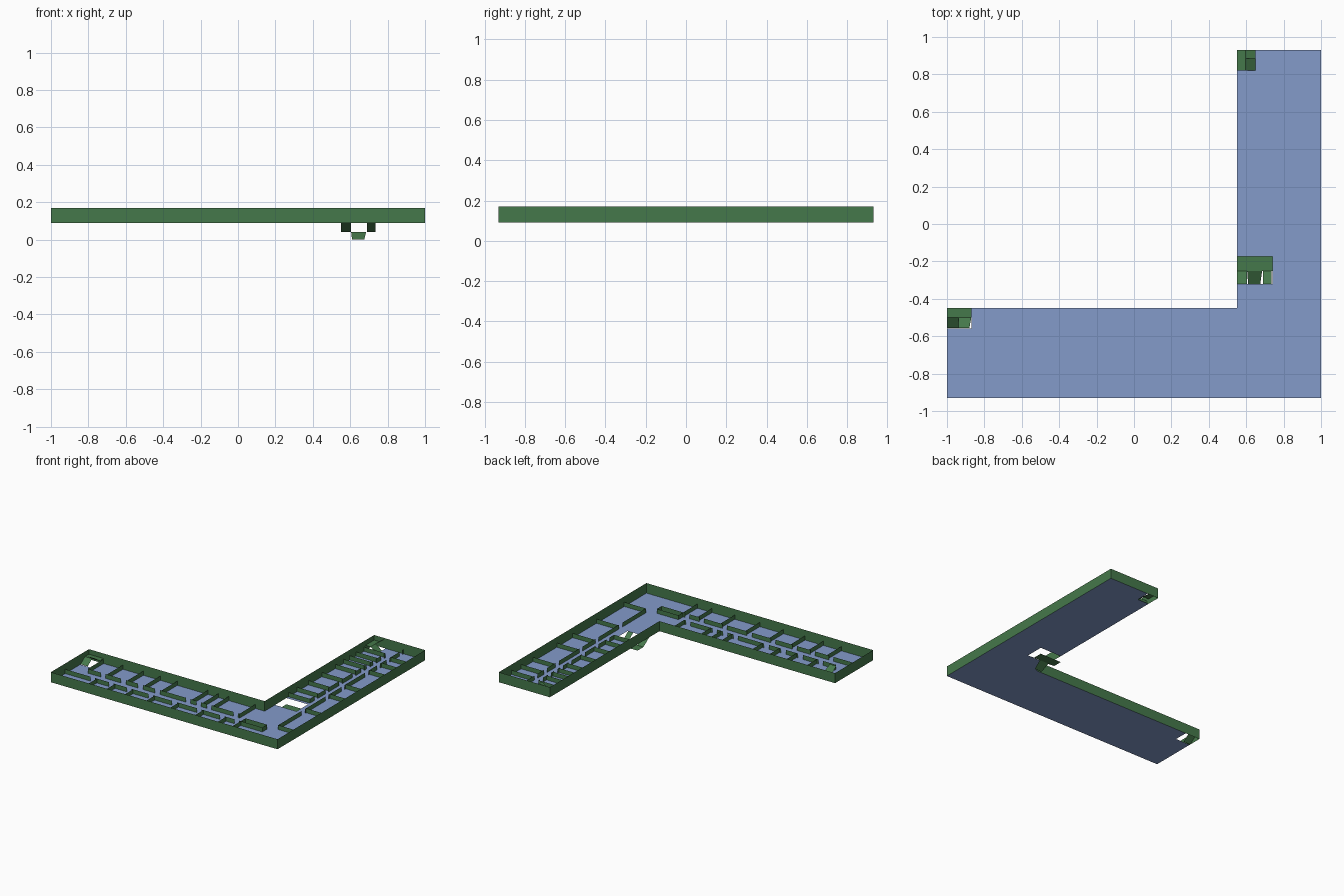
import bpy, bmesh

if "Cube" in bpy.data.objects:
    bpy.data.objects.remove(bpy.data.objects["Cube"])

FLOOR, TOP, LOW = 0.09, 0.17, 0.125     # floor level, outer wall top, partition top
MID = 0.13                              # half landing of the upward stairs
DOOR = 0.04


def material(name, rgb):
    m = bpy.data.materials.new(name)
    m.diffuse_color = (*rgb, 1)
    m.use_nodes = True
    m.node_tree.nodes["Principled BSDF"].inputs["Base Color"].default_value = m.diffuse_color
    return m


BLUE = material("floor_blue", (0.227, 0.328, 0.591))
GREEN = material("wall_green", (0.06, 0.19, 0.07))


def sheet(name, faces, mat):
    """One object made of separate thin faces, welded where they meet."""
    bm = bmesh.new()
    for f in faces:
        bm.faces.new([bm.verts.new(p) for p in f])
    bmesh.ops.remove_doubles(bm, verts=bm.verts, dist=1e-5)
    me = bpy.data.meshes.new(name)
    bm.to_mesh(me)
    bm.free()
    me.materials.append(mat)
    ob = bpy.data.objects.new(name, me)
    bpy.context.collection.objects.link(ob)
    return ob


def wall(a, b, top):
    return [(*a, FLOOR), (*b, FLOOR), (*b, top), (*a, top)]


def ramp(x0, x1, y0, y1, z00, z10, z11, z01):
    return [(x0, y0, z00), (x1, y0, z10), (x1, y1, z11), (x0, y1, z01)]


# L-shaped floor with three stair openings
outline = [(-1, -.93), (1, -.93), (1, .93), (.55, .93), (.55, -.45), (-1, -.45)]
holes = [(-1, -.87, -.56, -.45), (.55, .65, .82, .93), (.55, .74, -.32, -.175)]
xs = [-1, -.87, .55, .65, .74, 1]
ys = [-.93, -.56, -.45, -.32, -.175, .82, .93]
cells = []
for x0, x1 in zip(xs, xs[1:]):
    for y0, y1 in zip(ys, ys[1:]):
        cx, cy = (x0 + x1) / 2, (y0 + y1) / 2
        inside = cx > .55 or cy < -.45
        if inside and not any(a < cx < b and c < cy < d for a, b, c, d in holes):
            cells.append(ramp(x0, x1, y0, y1, FLOOR, FLOOR, FLOOR, FLOOR))
sheet("floor", cells, BLUE)

# Outer walls
sheet("outer_walls",
      [wall(a, b, TOP) for a, b in zip(outline, outline[1:] + outline[:1])], GREEN)


def room_row(name, cuts, corridor, outer, along_x):
    """Corridor wall with a door gap per room, plus the cross walls."""
    def p(t, s):
        return (t, s) if along_x else (s, t)
    faces = [wall(p(t, corridor), p(t, outer), LOW) for t in cuts if abs(t) < .92]
    for a, b in zip(cuts, cuts[1:]):
        d = b - .015
        faces.append(wall(p(a, corridor), p(d - DOOR, corridor), LOW))
        faces.append(wall(p(d, corridor), p(b, corridor), LOW))
    sheet(name, faces, GREEN)


# Rooms on both sides of both corridors
room_row("north_rooms", [-.87, -.7, -.52, -.37, -.22, .05, .145, .235, .47], -.65, -.45, True)
room_row("south_rooms", [-1, -.72, -.56, -.40, -.21, 0, .22, .42, .55], -.75, -.93, True)
room_row("west_rooms", [-.15, -.04, .10, .27, .44, .545, .62, .70, .80], .74, .55, False)
room_row("east_rooms", [-.65, -.3, 0, .2, .5, .65, .77, .93], .81, 1, False)

# Small service block at the corner
block = [(.55, -.75), (.74, -.75), (.74, -.69), (.55, -.69)]
sheet("service_block",
      [wall(a, b, LOW) for a, b in zip(block, block[1:] + block[:1])], GREEN)

# Main stairs: two side flights down to a landing, middle flight further down
L = .04
sheet("main_stairs", [
    ramp(.55, .74, -.25, -.175, L, L, L, L),
    ramp(.55, .605, -.32, -.25, FLOOR, FLOOR, L, L),
    ramp(.69, .735, -.32, -.25, FLOOR, FLOOR, L, L),
    [(.61, -.32, 0), (.675, -.32, 0), (.685, -.25, L), (.605, -.25, L)]], GREEN)

# End stairs: one flight up to a half landing, one on to the next storey
sheet("west_stairs", [
    ramp(-1, -.87, -.5, -.45, MID, MID, MID, MID),
    ramp(-1, -.937, -.555, -.5, FLOOR, FLOOR, MID, MID),
    [(-.937, -.555, TOP), (-.88, -.555, TOP), (-.87, -.5, MID), (-.937, -.5, MID)]], GREEN)
sheet("north_stairs", [
    ramp(.55, .595, .82, .93, MID, MID, MID, MID),
    ramp(.595, .65, .82, .885, MID, FLOOR, FLOOR, MID),
    ramp(.595, .65, .885, .93, MID, TOP, TOP, MID)], GREEN)
